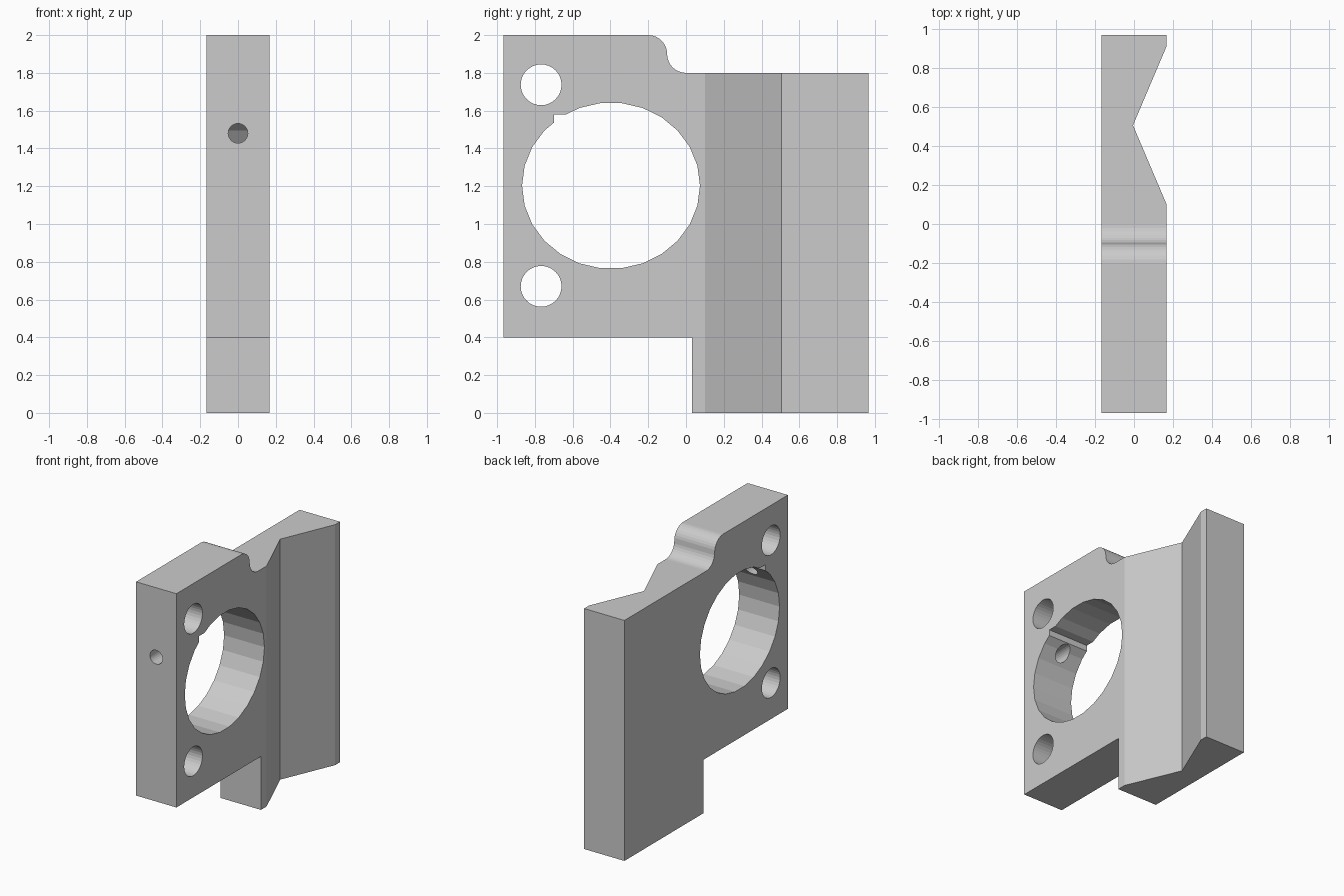
import bpy, bmesh
from math import cos, sin, pi

if "Cube" in bpy.data.objects:
    bpy.data.objects.remove(bpy.data.objects["Cube"])

HALF = 0.167  # half plate thickness


def ring(a, b, ra, rb, n, start=0, sweep=2 * pi, closed=True):
    steps = n if closed else n + 1
    return [(a + ra * cos(start + sweep * i / n), b + rb * sin(start + sweep * i / n))
            for i in range(steps)]


def prism(name, pts, axis, lo, hi):
    """Extrude a 2D outline along an axis: x -> (y,z), y -> (x,z), z -> (x,y)."""
    place = {'x': lambda p, t: (t, p[0], p[1]),
             'y': lambda p, t: (p[0], t, p[1]),
             'z': lambda p, t: (p[0], p[1], t)}[axis]
    bm = bmesh.new()
    a = [bm.verts.new(place(p, lo)) for p in pts]
    b = [bm.verts.new(place(p, hi)) for p in pts]
    bm.faces.new(a)
    bm.faces.new(b)
    for i in range(len(pts)):
        j = (i + 1) % len(pts)
        bm.faces.new((a[i], a[j], b[j], b[i]))
    bmesh.ops.recalc_face_normals(bm, faces=bm.faces)
    mesh = bpy.data.meshes.new(name)
    bm.to_mesh(mesh)
    bm.free()
    obj = bpy.data.objects.new(name, mesh)
    bpy.context.collection.objects.link(obj)
    return obj


# Plate outline with stepped foot and S-shaped shoulder
outline = [(-0.967, 0.4), (0.033, 0.4), (0.033, 0), (0.967, 0), (0.967, 1.8)]
outline += ring(0, 1.9, 0.1, 0.1, 8, -pi / 2, -pi / 2, False)
outline += ring(-0.2, 1.9, 0.1, 0.1, 8, 0, pi / 2, False)[1:]
outline += [(-0.967, 2)]
plate = prism("clamp_plate", outline, 'x', -HALF, HALF)

# Cutters: V groove, main bore, bore relief slot, bolt holes, set screw hole
slope = 0.405 / 0.172
groove = [(-0.005, 0.505), (0.267, 0.505 - 0.272 * slope), (0.267, 0.505 + 0.272 * slope)]
cutters = [
    prism("v_groove_cutter", groove, 'z', -0.2, 2.2),
    prism("bore_cutter", ring(-0.397, 1.203, 0.471, 0.44, 26), 'x', -0.3, 0.3),
    prism("slot_cutter", [(-0.70, 1.4), (-0.55, 1.4), (-0.55, 1.58), (-0.70, 1.58)],
          'x', -0.35, 0.35),
    prism("set_screw_cutter", ring(0, 1.48, 0.052, 0.052, 24), 'y', -1.1, -0.6),
]
for z in (0.67, 1.737):
    cutters.append(prism("bolt_hole_cutter", ring(-0.767, z, 0.108, 0.108, 32), 'x', -0.3, 0.3))

# Apply the cuts, then discard the cutters
bpy.context.view_layer.objects.active = plate
plate.select_set(True)
for c in cutters:
    c.hide_render = True
    mod = plate.modifiers.new(c.name, 'BOOLEAN')
    mod.operation = 'DIFFERENCE'
    mod.solver = 'EXACT'
    mod.object = c
    bpy.ops.object.modifier_apply(modifier=mod.name)
    bpy.data.objects.remove(c)
